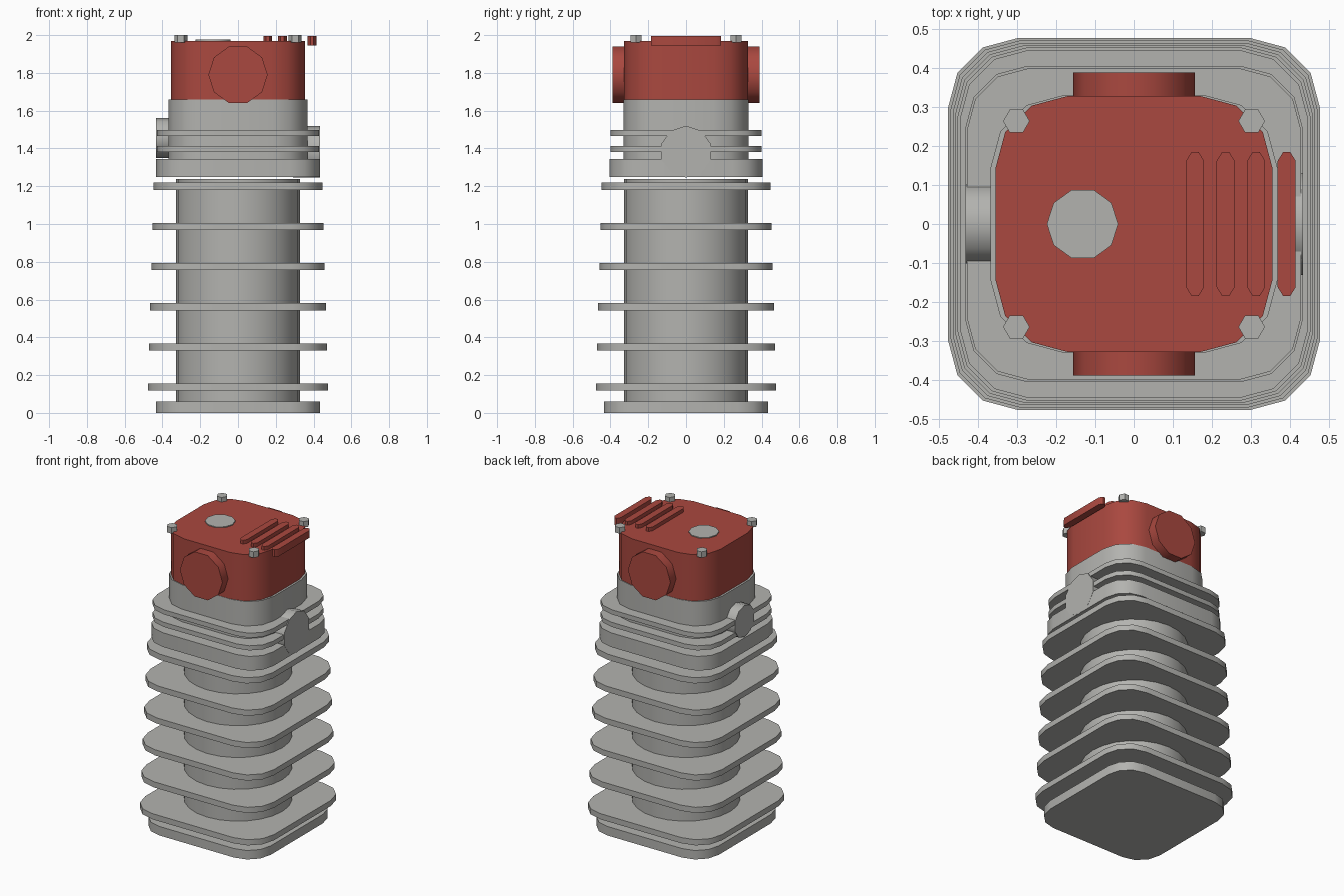
import bpy, bmesh, math
from mathutils import Matrix

if "Cube" in bpy.data.objects:
    bpy.data.objects.remove(bpy.data.objects["Cube"])


def material(name, rgb):
    m = bpy.data.materials.new(name)
    m.diffuse_color = (*rgb, 1)
    m.use_nodes = True
    m.node_tree.nodes["Principled BSDF"].inputs["Base Color"].default_value = m.diffuse_color
    return m


GREY = material("cast grey", (0.45, 0.45, 0.43))
RED = material("cover red", (0.40, 0.065, 0.05))


def prism(name, pts, z0, z1, mat, matrix=None):
    """Extrude a closed outline from z0 to z1, then place it."""
    bm = bmesh.new()
    low = [bm.verts.new((x, y, z0)) for x, y in pts]
    high = [bm.verts.new((x, y, z1)) for x, y in pts]
    bm.faces.new(low[::-1])
    bm.faces.new(high)
    n = len(pts)
    for i in range(n):
        j = (i + 1) % n
        bm.faces.new((low[i], low[j], high[j], high[i]))
    if matrix:
        bm.transform(matrix)
    me = bpy.data.meshes.new(name)
    bm.to_mesh(me)
    bm.free()
    me.materials.append(mat)
    ob = bpy.data.objects.new(name, me)
    bpy.context.collection.objects.link(ob)
    bpy.ops.object.select_all(action='DESELECT')
    ob.select_set(True)
    bpy.context.view_layer.objects.active = ob
    bpy.ops.object.shade_smooth_by_angle(angle=math.radians(40))
    return ob


def rounded(hx, hy, r, seg=3):
    """Rounded rectangle outline."""
    pts = []
    for k, (sx, sy) in enumerate([(1, 1), (-1, 1), (-1, -1), (1, -1)]):
        for i in range(seg + 1):
            a = math.radians(90 * k + 90 * i / seg)
            pts.append((sx * (hx - r) + r * math.cos(a), sy * (hy - r) + r * math.sin(a)))
    return pts


def circle(r, n, cx=0, cy=0):
    return [(cx + r * math.cos(2 * math.pi * i / n), cy + r * math.sin(2 * math.pi * i / n))
            for i in range(n)]


# Finned barrel
prism("base_flange", rounded(0.435, 0.435, 0.16), 0, 0.06, GREY)
prism("barrel", circle(0.328, 24), 0.03, 1.238, GREY)
for i in range(6):
    h = 0.477 - 0.006 * i
    z = 0.137 + 0.2126 * i
    prism(f"barrel_fin_{i + 1}", rounded(h, h, 0.178), z - 0.019, z + 0.019, GREY)

# Cylinder head with two thin fins
prism("head_base", rounded(0.433, 0.406, 0.16), 1.25, 1.345, GREY)
prism("head_body", rounded(0.368, 0.33, 0.185), 1.25, 1.66, GREY)
for i, z in enumerate((1.382, 1.466)):
    prism(f"head_fin_{i + 1}", rounded(0.429, 0.4, 0.16), z, z + 0.031, GREY)

# Side ports along x
prism("intake_port", circle(0.106, 10), -0.433, -0.3, GREY,
      Matrix.Translation((0, 0, 1.456)) @ Matrix.Rotation(math.pi / 2, 4, 'Y'))
prism("exhaust_port", circle(0.137, 10), 0.29, 0.434, GREY,
      Matrix.Translation((0, 0, 1.383)) @ Matrix.Rotation(math.pi / 2, 4, 'Y'))

# Red cover with round caps front and back
prism("valve_cover", rounded(0.355, 0.328, 0.183), 1.66, 1.97, RED)
for name, s in (("front_cap", 1), ("back_cap", -1)):
    prism(name, circle(0.157, 10), 0.28, 0.389, RED,
          Matrix.Translation((0, 0, 1.79)) @ Matrix.Rotation(s * math.pi / 2, 4, 'X'))

# Cover top: filler disc, ribs, bolts
prism("filler_disc", circle(0.092, 10, -0.132, 0), 1.95, 1.976, GREY)
for i in range(4):
    x = 0.157 + 0.0783 * i
    half = [(0.023, -0.162), (0.023, 0.162), (0.009, 0.185)]
    outline = half + [(-px, -py) for px, py in half]
    outline = [(0.009, -0.185), (0.023, -0.162), (0.023, 0.162), (0.009, 0.185),
               (-0.009, 0.185), (-0.023, 0.162), (-0.023, -0.162), (-0.009, -0.185)]
    prism(f"cover_rib_{i + 1}", [(x + px, py) for px, py in outline], 1.946, 1.995, RED)
for i, (sx, sy) in enumerate([(1, 1), (-1, 1), (-1, -1), (1, -1)]):
    prism(f"cover_bolt_{i + 1}", circle(0.034, 6, 0.302 * sx, 0.264 * sy), 1.96, 2.0, GREY)
